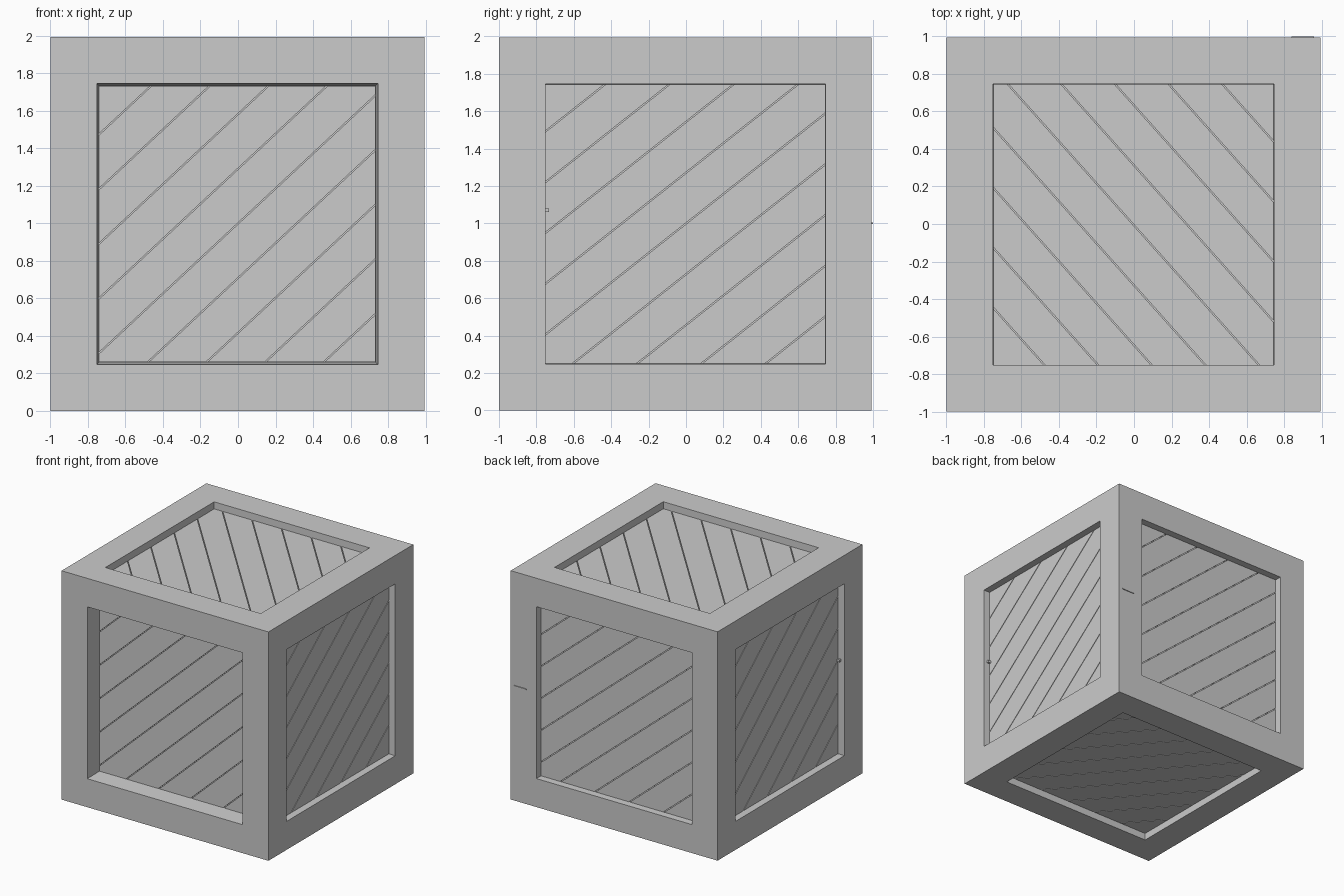
import bpy, bmesh, math
from mathutils import Vector, Matrix

if "Cube" in bpy.data.objects:
    bpy.data.objects.remove(bpy.data.objects["Cube"])

H = 0.9965                       # half size of the crate body
OPEN = 0.7485                    # half size of each window
C = Vector((-0.003, -0.0035, H))
PLANK, GAP = 0.213, 0.006
X, Y, Z = Vector((1, 0, 0)), Vector((0, 1, 0)), Vector((0, 0, 1))

# side name: (right axis, up axis, recess depth, wall taper, plank angle)
SIDES = {
    "front": (X, Z, 0.15, 0.012, 43),
    "right": (Y, Z, 0.06, 0.002, 38.3),
    "back": (-X, Z, 0.06, 0.002, 40),
    "left": (-Y, Z, 0.06, 0.002, 40),
    "top": (X, Y, 0.06, 0.002, -48.2),
    "bottom": (-X, Y, 0.06, 0.002, 48.2),
}


def to_object(bm, name):
    bmesh.ops.recalc_face_normals(bm, faces=bm.faces)
    me = bpy.data.meshes.new(name)
    bm.to_mesh(me)
    bm.free()
    ob = bpy.data.objects.new(name, me)
    bpy.context.collection.objects.link(ob)
    return ob


def box(name, centre, size):
    bm = bmesh.new()
    bmesh.ops.create_cube(bm, size=1, matrix=Matrix.Translation(centre) @ Matrix.Diagonal((*size, 1)))
    return to_object(bm, name)


# frame: cube with a recessed window on every face
bm = bmesh.new()
bmesh.ops.create_cube(bm, size=2 * H, matrix=Matrix.Translation(C))
panels = list(bm.faces)
bmesh.ops.inset_individual(bm, faces=panels, thickness=H - OPEN, use_even_offset=True)
bm.normal_update()
for u, v, depth, taper, _ in SIDES.values():
    n = u.cross(v)
    face = max(panels, key=lambda f: (f.calc_center_median() - C).dot(n))
    bmesh.ops.inset_individual(bm, faces=[face], thickness=taper,
                               depth=-(depth + 0.015), use_even_offset=True)
to_object(bm, "crate_frame")


# diagonal planks, clipped to the window, with narrow gaps between them
def planks(side, u, v, depth, taper, angle):
    n = u.cross(v)
    a = math.radians(angle)
    across = -math.sin(a) * u + math.cos(a) * v
    mid = C + n * (H - depth)
    half = OPEN - taper
    bm = bmesh.new()
    for k in range(-5, 5):
        part = bmesh.new()
        corners = [(-1, -1), (1, -1), (1, 1), (-1, 1)]
        part.faces.new([part.verts.new(mid + (u * i + v * j) * half) for i, j in corners])
        for dist, sign in ((k * PLANK + GAP / 2, -1), ((k + 1) * PLANK - GAP / 2, 1)):
            bmesh.ops.bisect_plane(part, geom=part.verts[:] + part.edges[:] + part.faces[:],
                                   plane_co=mid + across * dist, plane_no=across * sign,
                                   clear_outer=True)
        for f in part.faces:
            front = [bm.verts.new(p.co) for p in f.verts]
            rear = [bm.verts.new(p.co - n * 0.015) for p in f.verts]
            bm.faces.new(front)
            for i in range(len(front)):
                j = (i + 1) % len(front)
                bm.faces.new((front[i], rear[i], rear[j], front[j]))
        part.free()
    to_object(bm, side + "_planks")


for side, spec in SIDES.items():
    planks(side, *spec)

# thin catch on the back and small pins in the side windows
box("back_catch", (0.9, 0.994, 1.0), (0.12, 0.012, 0.008))
for s in (-1, 1):
    box("side_pin", (C.x + s * 0.95, -0.743, 1.07), (0.03, 0.02, 0.02))
